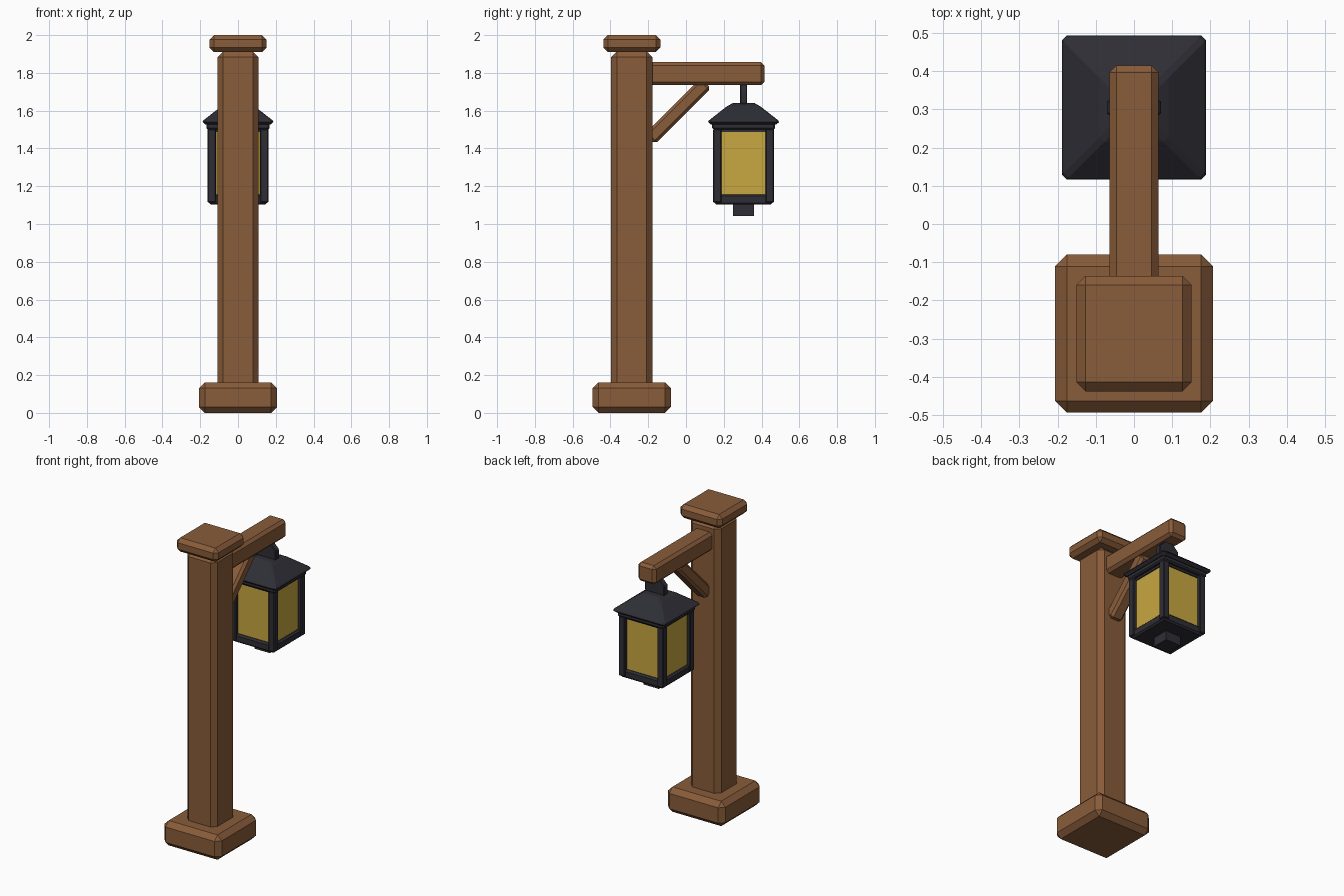
import bpy
import bmesh
from math import pi
from mathutils import Matrix, Vector

if "Cube" in bpy.data.objects:
    bpy.data.objects.remove(bpy.data.objects["Cube"], do_unlink=True)

POST_Y = -0.287
LAMP_Y = 0.305


def material(name, color):
    mat = bpy.data.materials.new(name)
    mat.use_nodes = True
    mat.diffuse_color = (*color, 1)
    bsdf = mat.node_tree.nodes["Principled BSDF"]
    bsdf.inputs["Base Color"].default_value = (*color, 1)
    bsdf.inputs["Roughness"].default_value = 0.8
    return mat


wood = material("brown wood", (0.25, 0.107, 0.042))
iron = material("dark iron", (0.027, 0.027, 0.036))
glass = material("amber glass", (0.58, 0.39, 0.052))


def finish(name, bm, mat, bevel=0):
    bmesh.ops.recalc_face_normals(bm, faces=bm.faces)
    if bevel:
        bmesh.ops.bevel(bm, geom=bm.edges[:], offset=bevel, segments=1,
                        profile=0.5, affect='EDGES')
    mesh = bpy.data.meshes.new(name)
    bm.to_mesh(mesh)
    bm.free()
    mesh.materials.append(mat)
    obj = bpy.data.objects.new(name, mesh)
    bpy.context.collection.objects.link(obj)
    return obj


def box(name, center, size, mat, bevel=0):
    bm = bmesh.new()
    bmesh.ops.create_cube(bm, size=1, matrix=Matrix.Diagonal((*size, 1)))
    obj = finish(name, bm, mat, bevel)
    obj.location = center
    return obj


def slab(name, y, half, bottom, top, mat, bevel=0):
    """Square block given by its half width and height range."""
    return box(name, (0, y, (bottom + top) / 2),
               (half * 2, half * 2, top - bottom), mat, bevel)


# Wooden post
slab("post_base", POST_Y, 0.207, 0, 0.162, wood, 0.031)
slab("post", POST_Y, 0.109, 0.05, 1.913, wood, 0.03)
slab("post_cap", POST_Y, 0.151, 1.91, 2, wood, 0.024)

# Arm and its diagonal brace
box("arm", (0, 0.1, 1.796), (0.128, 0.63, 0.122), wood, 0.018)
brace = box("brace", (0, -0.043, 1.598), (0.085, 0.42, 0.077), wood, 0.015)
brace.rotation_euler.x = pi / 4

# Lantern body
slab("lantern_finial", LAMP_Y, 0.055, 1.042, 1.12, iron)
slab("lantern_floor", LAMP_Y, 0.153, 1.102, 1.157, iron, 0.01)
slab("lantern_glass", LAMP_Y, 0.138, 1.15, 1.488, glass)
slab("lantern_top_rail", LAMP_Y, 0.145, 1.487, 1.51, iron)
slab("lantern_collar", LAMP_Y, 0.167, 1.5, 1.535, iron, 0.008)
for sx, side in ((-1, "right"), (1, "left")):
    for sy, end in ((-1, "front"), (1, "back")):
        box(f"lantern_bar_{end}_{side}",
            (sx * 0.139, LAMP_Y + sy * 0.139, 1.308),
            (0.045, 0.045, 0.39), iron, 0.005)

# Hipped roof: square rings with clipped corners, (half width, height)
bm = bmesh.new()
rings = []
for half, z in ((0.172, 1.526), (0.188, 1.54), (0.184, 1.548),
                (0.09, 1.622), (0.056, 1.641)):
    clip = half - 0.012
    corners = ((half, clip), (clip, half), (-clip, half), (-half, clip),
               (-half, -clip), (-clip, -half), (clip, -half), (half, -clip))
    rings.append([bm.verts.new((x, y + LAMP_Y, z)) for x, y in corners])
for low, high in zip(rings, rings[1:]):
    for i in range(8):
        j = (i + 1) % 8
        bm.faces.new((low[i], low[j], high[j], high[i]))
bm.faces.new(rings[0])
bm.faces.new(rings[-1])
finish("lantern_roof", bm, iron)

# Eight-sided hanger between roof and arm
bm = bmesh.new()
turn = (Matrix.Translation(Vector((0, LAMP_Y, 1.67)))
        @ Matrix.Rotation(pi / 2, 4, 'X') @ Matrix.Rotation(pi / 8, 4, 'Z'))
bmesh.ops.create_cone(bm, cap_ends=True, segments=8, radius1=0.076,
                      radius2=0.076, depth=0.038, matrix=turn)
finish("lantern_hanger", bm, iron, 0.004)
